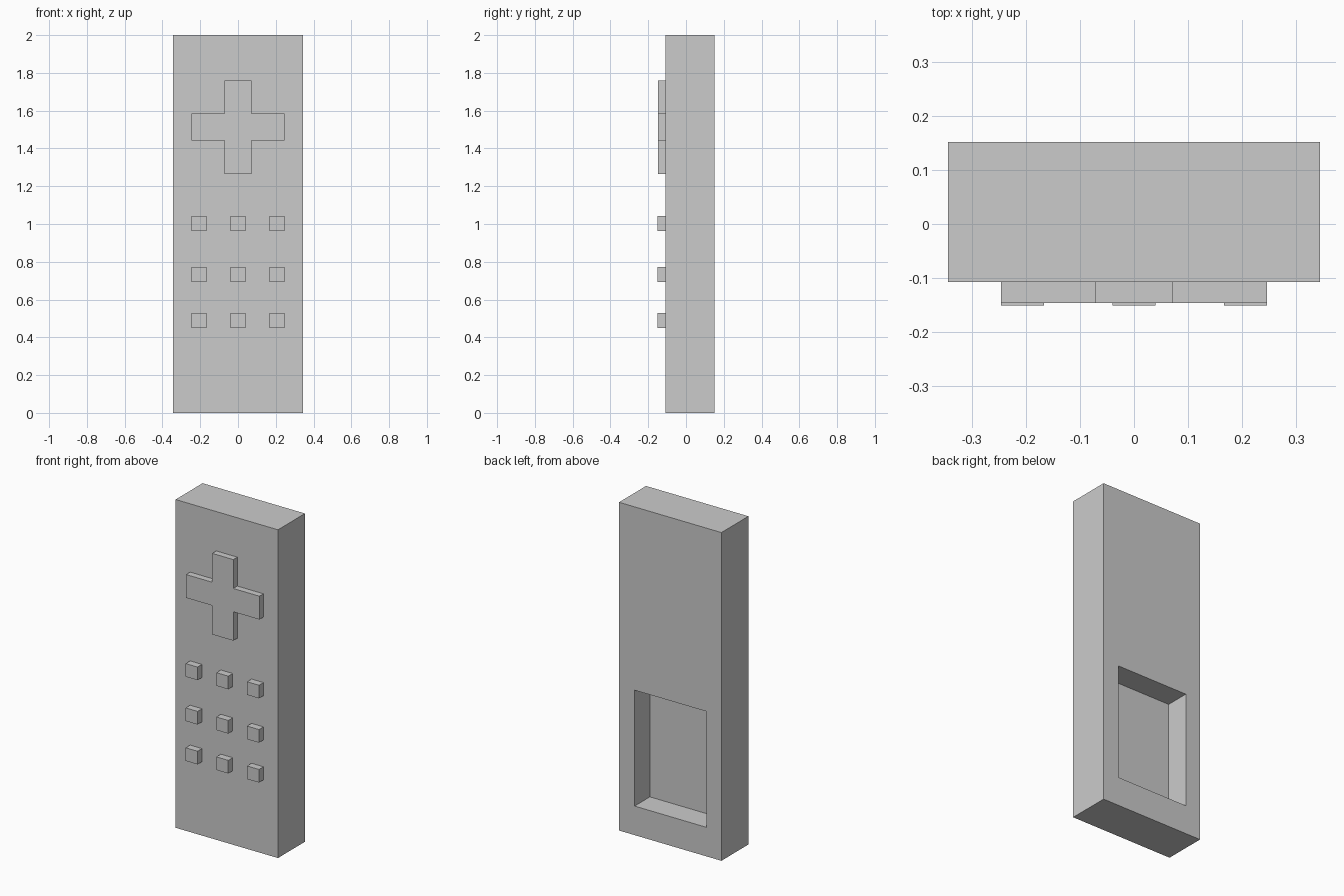
import bpy
import bmesh

if "Cube" in bpy.data.objects:
    bpy.data.objects.remove(bpy.data.objects["Cube"])

FRONT = -0.108   # front face of the body
BACK = 0.152     # back face of the body


def prism(name, outline, y_front, y_back):
    """Extrude an (x, z) outline along y."""
    bm = bmesh.new()
    face = bm.faces.new([bm.verts.new((x, y_front, z)) for x, z in outline])
    ext = bmesh.ops.extrude_face_region(bm, geom=[face])
    verts = [g for g in ext["geom"] if isinstance(g, bmesh.types.BMVert)]
    bmesh.ops.translate(bm, verts=verts, vec=(0, y_back - y_front, 0))
    bmesh.ops.recalc_face_normals(bm, faces=bm.faces)
    mesh = bpy.data.meshes.new(name)
    bm.to_mesh(mesh)
    bm.free()
    obj = bpy.data.objects.new(name, mesh)
    bpy.context.collection.objects.link(obj)
    return obj


def rect(x0, x1, z0, z1):
    return [(x0, z0), (x1, z0), (x1, z1), (x0, z1)]


# Body with a rectangular battery recess in the back
body = prism("body", rect(-0.345, 0.345, 0, 2), FRONT, BACK)
cutter = prism("battery_recess_cutter", rect(-0.244, 0.24, 0.177, 0.883),
               BACK - 0.147, BACK + 0.1)
cutter.hide_render = True
cutter.hide_set(True)
cut = body.modifiers.new("battery_recess", 'BOOLEAN')
cut.operation = 'DIFFERENCE'
cut.solver = 'EXACT'
cut.object = cutter

# Directional pad: one plus-shaped outline
a, b, cz = 0.071, 0.247, 1.513
plus = [(-a, -b), (a, -b), (a, -a), (b, -a), (b, a), (a, a),
        (a, b), (-a, b), (-a, a), (-b, a), (-b, -a), (-a, -a)]
prism("direction_pad", [(x, cz + z) for x, z in plus], -0.147, FRONT)

# Three rows of three square buttons
h = 0.04
for row, z in enumerate((1.003, 0.733, 0.49), 1):
    for col, x in enumerate((-0.207, 0, 0.207), 1):
        prism(f"button_row{row}_{col}", rect(x - h, x + h, z - h, z + h),
              -0.151, FRONT)
